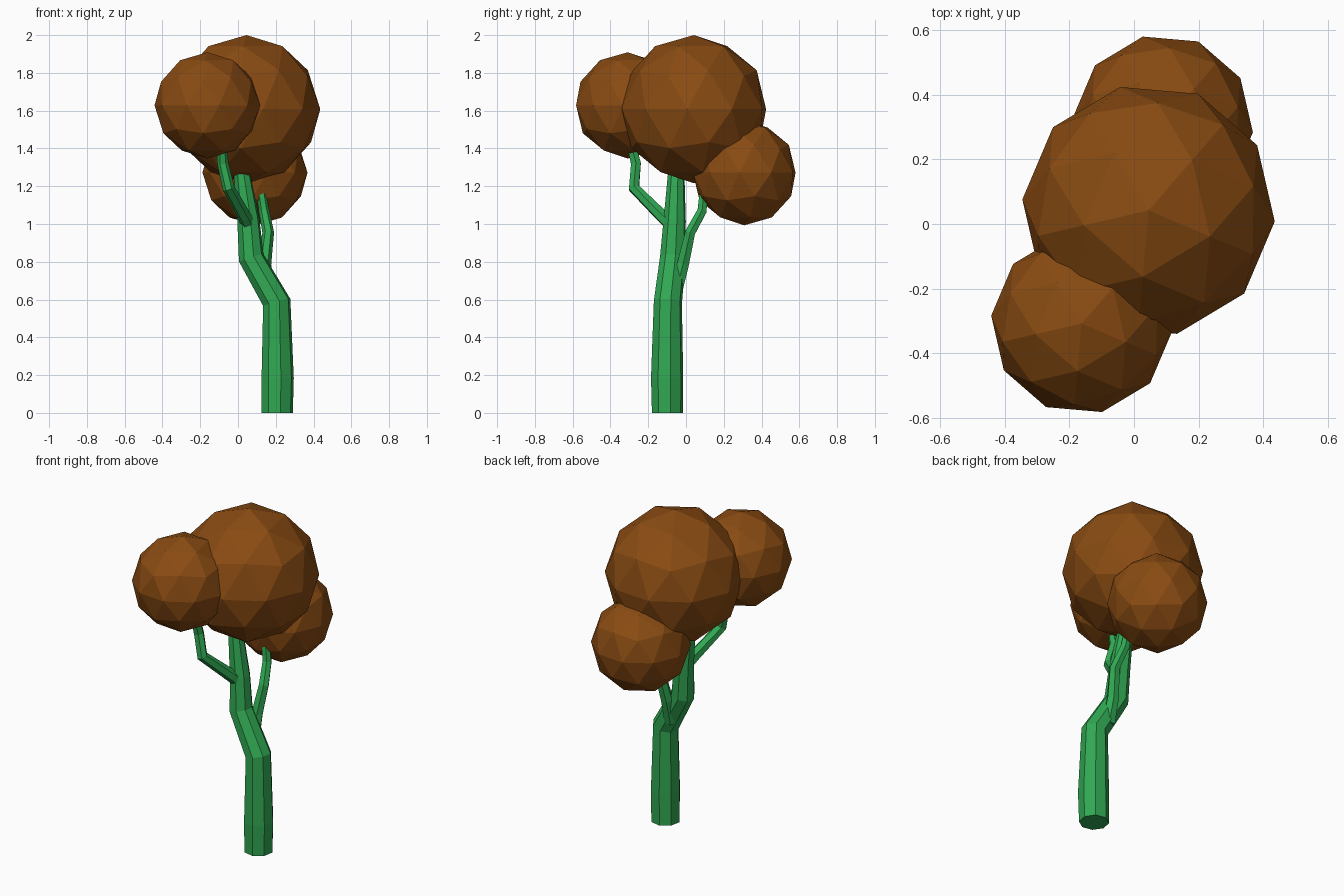
import bpy, bmesh, math
from mathutils import Vector, Matrix

if "Cube" in bpy.data.objects:
    bpy.data.objects.remove(bpy.data.objects["Cube"])


def material(name, rgb):
    m = bpy.data.materials.new(name)
    m.diffuse_color = (*rgb, 1)
    m.use_nodes = True
    m.node_tree.nodes["Principled BSDF"].inputs["Base Color"].default_value = m.diffuse_color
    return m


BROWN = material("brown foliage", (0.25, 0.07, 0.006))
GREEN = material("green bark", (0.03, 0.39, 0.085))


def finish(bm, name, mat):
    bmesh.ops.recalc_face_normals(bm, faces=bm.faces[:])
    me = bpy.data.meshes.new(name)
    bm.to_mesh(me)
    bm.free()
    me.materials.append(mat)
    ob = bpy.data.objects.new(name, me)
    bpy.context.collection.objects.link(ob)
    return ob


def limb(name, path, sides, phase=0.0):
    """Faceted tube along (x, y, z, radius) points, rings mitred at bends."""
    pts = [Vector(p[:3]) for p in path]
    n = len(pts)
    bm = bmesh.new()
    rings = []
    for i, p in enumerate(pts):
        d = Vector()
        if i > 0:
            d += (p - pts[i - 1]).normalized()
        if i < n - 1:
            d += (pts[i + 1] - p).normalized()
        if i == 0 and p.z == 0:
            d = Vector((0, 0, 1))          # flat foot on the ground
        q = Vector((0, 0, 1)).rotation_difference(d.normalized())
        ring = []
        for k in range(sides):
            a = phase + math.tau * k / sides
            ring.append(bm.verts.new(p + q @ Vector((math.cos(a), math.sin(a), 0)) * path[i][3]))
        rings.append(ring)
    for a, b in zip(rings, rings[1:]):
        for k in range(sides):
            j = (k + 1) % sides
            bm.faces.new((a[k], a[j], b[j], b[k]))
    bm.faces.new(rings[0])
    bm.faces.new(rings[-1])
    return finish(bm, name, GREEN)


def leaf_ball(name, centre, radius):
    bm = bmesh.new()
    mat = Matrix.Translation(centre) @ Matrix.Rotation(math.radians(49), 4, 'Z')
    bmesh.ops.create_icosphere(bm, subdivisions=2, radius=radius, matrix=mat)
    return finish(bm, name, BROWN)


# Trunk with a crook in the middle
limb("trunk", [(0.208, -0.098, 0, 0.084), (0.21, -0.1, 0.185, 0.087),
               (0.205, -0.096, 0.585, 0.076), (0.07, -0.07, 0.82, 0.069),
               (0.055, -0.06, 1.02, 0.06), (0.022, -0.052, 1.26, 0.045),
               (0.02, -0.04, 1.36, 0.04)], 8, 0.2)

# Side branches reaching into the smaller leaf balls
limb("front_branch", [(0.06, -0.07, 0.99, 0.04), (0.035, -0.125, 1.04, 0.036),
                      (-0.05, -0.275, 1.19, 0.032), (-0.08, -0.265, 1.32, 0.03),
                      (-0.085, -0.29, 1.42, 0.027)], 6)
limb("back_branch", [(0.14, -0.055, 0.64, 0.04), (0.14, -0.015, 0.79, 0.036),
                     (0.16, 0.022, 0.955, 0.031), (0.138, 0.085, 1.07, 0.028),
                     (0.122, 0.095, 1.18, 0.025)], 6)

# Foliage
leaf_ball("main_foliage", (0.045, 0.042, 1.608), 0.392)
leaf_ball("front_foliage", (-0.162, -0.308, 1.628), 0.281)
leaf_ball("back_foliage", (0.09, 0.308, 1.272), 0.279)
